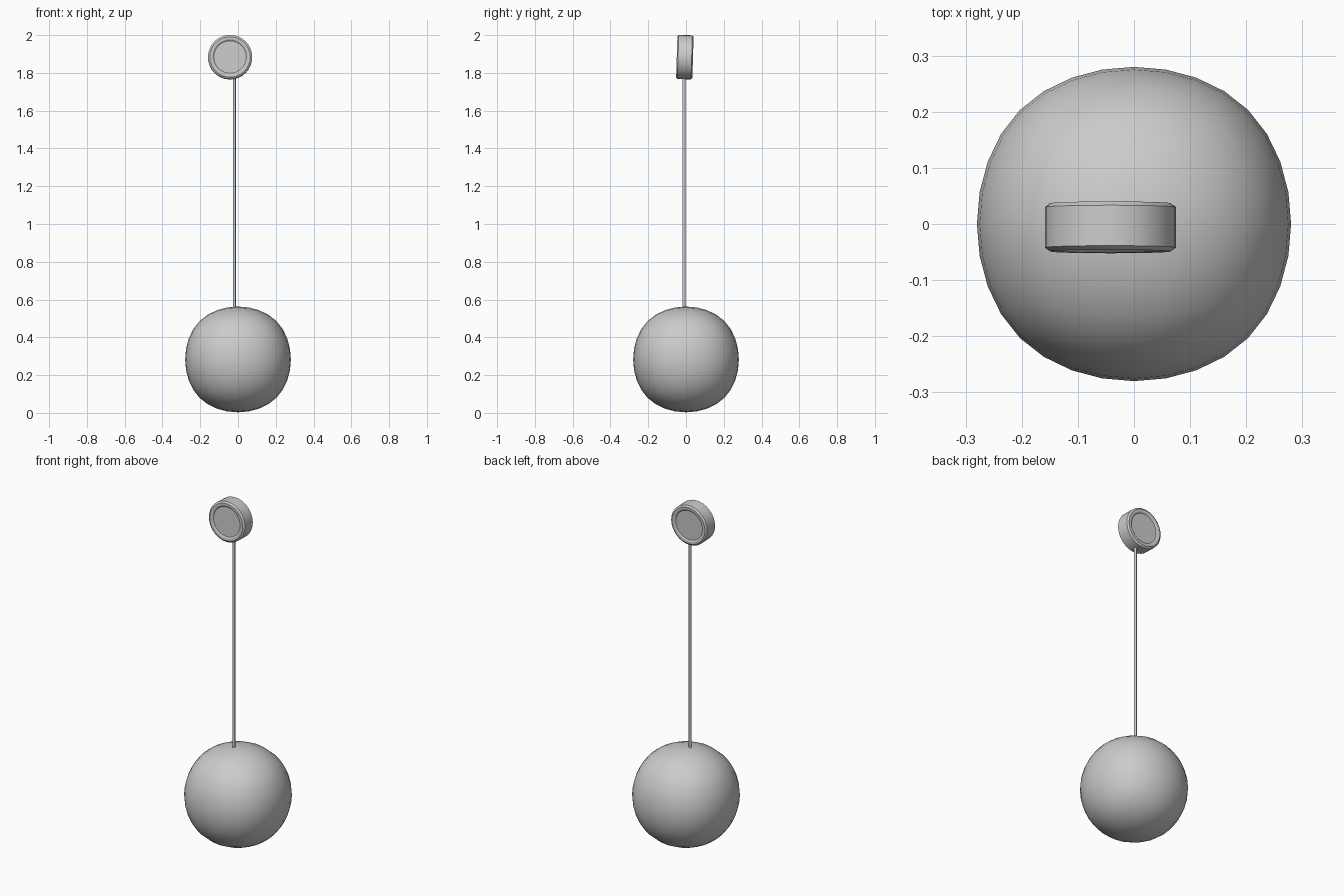
import bpy, bmesh, math
from mathutils import Matrix

if "Cube" in bpy.data.objects:
    bpy.data.objects.remove(bpy.data.objects["Cube"])


def finish(name, bm, angle=40):
    """Turn a bmesh into a named, angle-smoothed object."""
    bmesh.ops.recalc_face_normals(bm, faces=bm.faces)
    mesh = bpy.data.meshes.new(name)
    bm.to_mesh(mesh)
    bm.free()
    obj = bpy.data.objects.new(name, mesh)
    bpy.context.collection.objects.link(obj)
    bpy.ops.object.select_all(action='DESELECT')
    obj.select_set(True)
    bpy.context.view_layer.objects.active = obj
    bpy.ops.object.shade_smooth_by_angle(angle=math.radians(angle))
    return obj


# Squarish ball base: a subdivided cube
bm = bmesh.new()
bmesh.ops.create_cube(bm, size=0.667, matrix=Matrix.Translation((0, 0, 0.283)))
ball = finish("ball_base", bm, 180)
subsurf = ball.modifiers.new("round", 'SUBSURF')
subsurf.levels = subsurf.render_levels = 3

# Thin upright rod
bm = bmesh.new()
bmesh.ops.create_cone(bm, cap_ends=True, segments=16, radius1=0.0075, radius2=0.0075,
                      depth=1.27, matrix=Matrix.Translation((-0.019, -0.011, 1.165)))
finish("rod", bm)

# Round head: lathed (radius, depth) profile with chamfered rims and recessed faces
half = [(0.0, 0.037), (0.086, 0.037), (0.093, 0.042), (0.107, 0.043), (0.117, 0.036)]
profile = half + [(r, -d) for r, d in reversed(half)]
bm = bmesh.new()
verts = [bm.verts.new((r, d, 0)) for r, d in profile]
edges = [bm.edges.new(pair) for pair in zip(verts, verts[1:])]
bmesh.ops.spin(bm, geom=verts + edges, cent=(0, 0, 0), axis=(0, 1, 0),
               angle=math.tau, steps=32)
bmesh.ops.remove_doubles(bm, verts=bm.verts, dist=0.0002)
head = finish("round_head", bm, 25)
head.location = (-0.042, -0.006, 1.883)
head.rotation_euler = (math.radians(-1.7), 0, 0)
